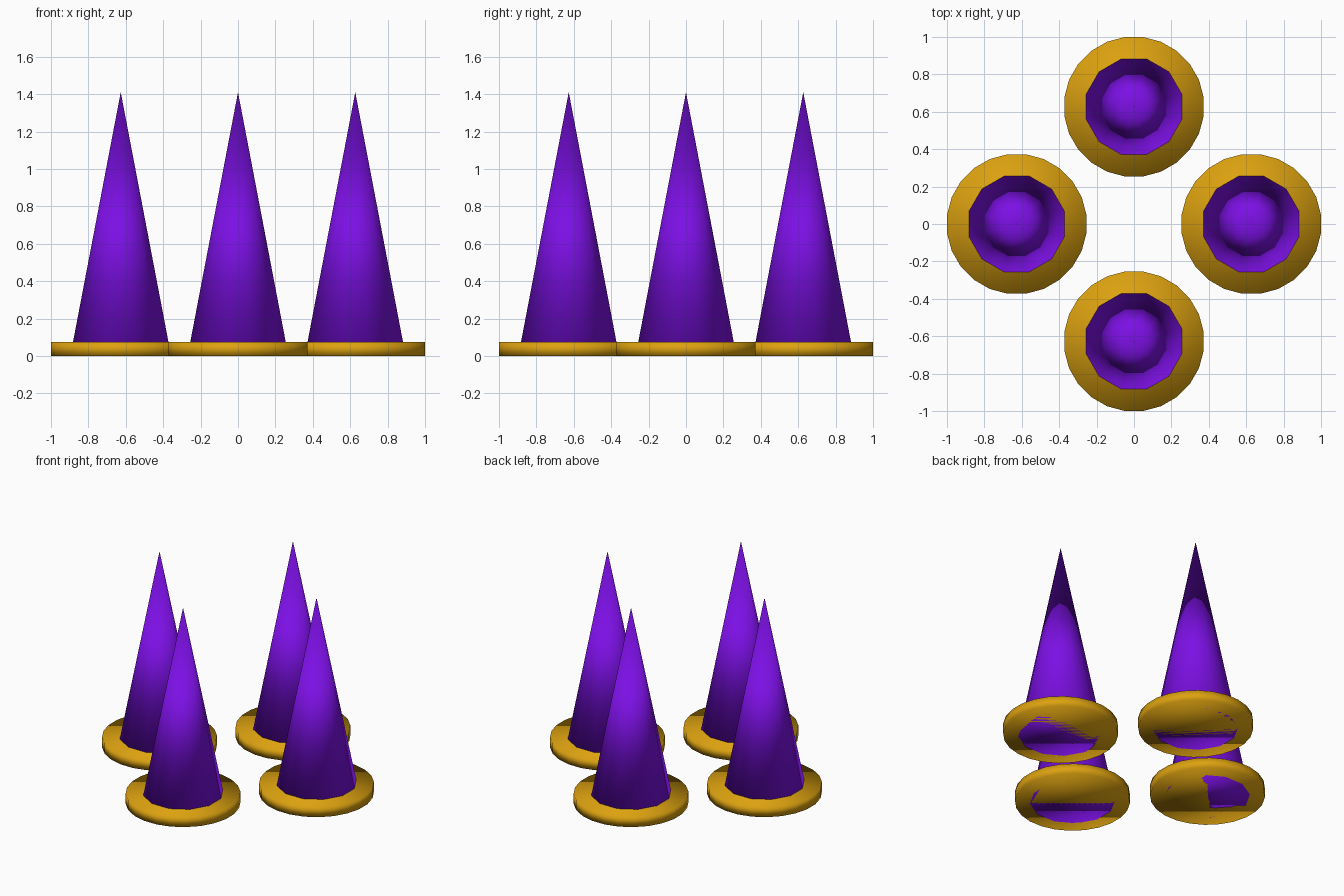
import bpy
from math import pi

if "Cube" in bpy.data.objects:
    bpy.data.objects.remove(bpy.data.objects["Cube"])

OFFSET = 0.627


def material(name, color):
    m = bpy.data.materials.new(name)
    m.diffuse_color = color
    m.use_nodes = True
    m.node_tree.nodes["Principled BSDF"].inputs["Base Color"].default_value = m.diffuse_color
    return m


purple = material("purple", (0.20, 0.005, 0.78, 1))
gold = material("gold", (0.72, 0.36, 0.005, 1))


def finish(name, mat):
    ob = bpy.context.object
    ob.name = name
    ob.data.materials.append(mat)
    bpy.ops.object.shade_smooth()


for label, x, y in (("front", 0, -1), ("back", 0, 1), ("left", -1, 0), ("right", 1, 0)):
    x, y = x * OFFSET, y * OFFSET

    # Round base plate, a flat side facing each axis
    bpy.ops.mesh.primitive_cylinder_add(vertices=24, radius=0.376, depth=0.074,
                                        location=(x, y, 0.037), rotation=(0, 0, pi / 24))
    finish(label + "_base", gold)

    # Tall twelve-sided spike standing through the plate
    bpy.ops.mesh.primitive_cone_add(vertices=12, radius1=0.279, radius2=0, depth=1.41,
                                    location=(x, y, 0.705), rotation=(0, 0, pi / 12))
    finish(label + "_spike", purple)
